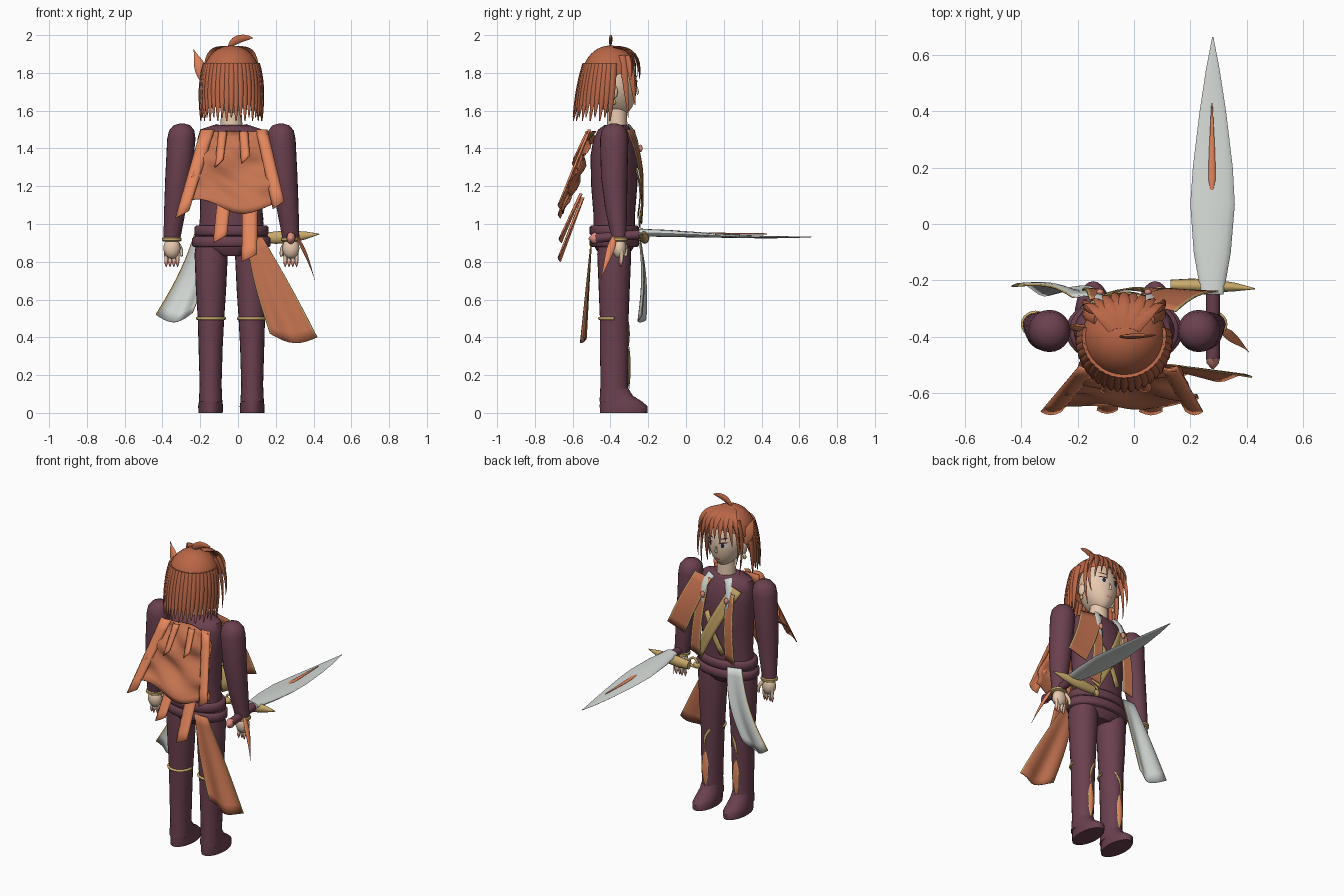
import bpy, bmesh, math
from mathutils import Vector

old = bpy.data.objects.get("Cube")
if old:
    bpy.data.objects.remove(old)


def material(name, *rgb):
    col = [(c / 255) ** 2.2 for c in rgb] + [1]
    m = bpy.data.materials.new(name)
    m.use_nodes = True
    m.diffuse_color = col
    m.node_tree.nodes["Principled BSDF"].inputs["Base Color"].default_value = col
    return m


PLUM = material("plum cloth", 106, 66, 80)
RUST = material("rust hair", 184, 102, 72)
CLOTH = material("terracotta cloth", 196, 115, 82)
ORANGE = material("bright orange", 226, 132, 92)
PALE = material("pale silver", 212, 218, 214)
GOLD = material("gold", 200, 168, 106)
SKIN = material("skin", 240, 208, 180)
PINK = material("pink", 220, 140, 125)
DARK = material("dark brown", 62, 36, 42)

CX, CY = -0.035, -0.38      # body axis


def finish(bm, name, *mats, smooth=True):
    bmesh.ops.recalc_face_normals(bm, faces=bm.faces)
    me = bpy.data.meshes.new(name)
    bm.to_mesh(me)
    bm.free()
    ob = bpy.data.objects.new(name, me)
    bpy.context.collection.objects.link(ob)
    for m in mats:
        me.materials.append(m)
    if smooth:
        bpy.ops.object.select_all(action='DESELECT')
        ob.select_set(True)
        bpy.context.view_layer.objects.active = ob
        bpy.ops.object.shade_smooth_by_angle(angle=math.radians(50))
    return ob


def tube(name, pts, mat, n=20, ref=(1, 0, 0), level=False):
    """Loft ellipses (x, y, z, radius along ref, other radius) along a path."""
    bm = bmesh.new()
    P = [Vector(p[:3]) for p in pts]
    rings = []
    for i, p in enumerate(pts):
        t = (P[min(i + 1, len(P) - 1)] - P[max(i - 1, 0)]).normalized()
        if level:
            t = Vector((0, 0, 1))
        u = Vector(ref)
        u = (u - t * u.dot(t)).normalized()
        v = t.cross(u)
        rings.append([bm.verts.new(P[i] + u * p[3] * math.cos(k * math.tau / n)
                                   + v * p[4] * math.sin(k * math.tau / n)) for k in range(n)])
    for a, b in zip(rings, rings[1:]):
        for k in range(n):
            bm.faces.new((a[k], a[k - 1], b[k - 1], b[k]))
    bm.faces.new(rings[0])
    bm.faces.new(rings[-1])
    return finish(bm, name, mat)


def strand(name, a, b, c, w, th, mat=RUST, ref=(1, 0, 0), taper=lambda t: 1 - 0.92 * t ** 2):
    """Flat tapered lock along a three-point curve."""
    a, b, c = Vector(a), Vector(b), Vector(c)
    pts = []
    for i in range(9):
        t = i / 8
        p = a * (1 - t) ** 2 + b * 2 * t * (1 - t) + c * t * t
        pts.append((*p, w * taper(t), th * taper(t)))
    return tube(name, pts, mat, 8, ref)


def ball(name, loc, r, mat, shape=None, seg=20):
    bm = bmesh.new()
    bmesh.ops.create_uvsphere(bm, u_segments=seg, v_segments=seg // 2 + 2, radius=1)
    for v in bm.verts:
        q = shape(v.co) if shape else v.co
        v.co = Vector((q[0] * r[0], q[1] * r[1], q[2] * r[2])) + Vector(loc)
    return finish(bm, name, mat)


def sheet(name, a, b, c, d, mat, wave=None, trim=None, nx=10, nz=10, edge=0.06):
    """Thin cloth with top corners a, b and bottom corners c, d."""
    a, b, c, d = map(Vector, (a, b, c, d))
    us = [i / nx for i in range(nx + 1)]
    if trim:
        us = [0, edge] + us[1:-1] + [1 - edge, 1]
    bm = bmesh.new()
    g = []
    for j in range(nz + 1):
        t = j / nz
        g.append([bm.verts.new(a.lerp(b, u).lerp(c.lerp(d, u), t)
                               + Vector(wave(u, t) if wave else (0, 0, 0))) for u in us])
    for j in range(nz):
        for i in range(len(us) - 1):
            f = bm.faces.new((g[j][i], g[j][i + 1], g[j + 1][i + 1], g[j + 1][i]))
            if trim and i in (0, len(us) - 2):
                f.material_index = 1
    ob = finish(bm, name, mat, trim or mat)
    m = ob.modifiers.new("thickness", 'SOLIDIFY')
    m.thickness, m.offset = 0.006, 0
    return ob


# Torso, belt and neck
def body(name, rows, mat):
    tube(name, [(CX, CY + dy, z, rx, ry) for z, rx, ry, dy in rows], mat, 32, level=True)


body("torso", [(.9, .18, .11, 0), (1.05, .165, .11, 0), (1.2, .168, .122, 0), (1.36, .178, .126, 0),
               (1.45, .18, .11, 0), (1.5, .165, .085, 0), (1.525, .09, .06, .01)], PLUM)
body("hips", [(.83, .12, .07, 0), (.87, .19, .1, 0), (.92, .2, .11, 0), (.97, .18, .11, 0)], PLUM)
for z, r in ((.905, .208), (.965, .196)):
    body("belt", [(z - .028, r - .01, .12, 0), (z - .018, r, .13, 0), (z + .018, r, .13, 0),
                  (z + .028, r - .01, .12, 0)], PLUM)
body("neck", [(1.5, .06, .055, .015), (1.62, .052, .052, .015)], SKIN)

# Limbs, mirrored about the body axis
for s, side in ((1, "left"), (-1, "right")):
    X = lambda off: CX + s * off
    tube(side + "_arm", [(X(.262), CY, 1.532, .012, .012), (X(.262), CY, 1.522, .045, .045),
                         (X(.263), CY, 1.495, .067, .067), (X(.265), CY, 1.45, .075, .075),
                         (X(.28), CY, 1.25, .07, .07), (X(.298), CY + .01, 1.08, .058, .058),
                         (X(.312), CY + .022, .95, .047, .042), (X(.315), CY + .024, .925, .045, .04)],
         PLUM, 24, level=True)
    tube(side + "_bracelet", [(X(.315), CY + .024, z, r, r - .004) for z, r in
                              ((.908, .045), (.913, .052), (.925, .052), (.93, .045))], GOLD, level=True)
    ball(side + "_palm", (X(.315), CY + .028, .872), (.045, .036, .055), SKIN)
    for k in range(4):
        x, y = X(.285 + .02 * k), CY + .03 + .006 * (k % 2)
        strand(side + "_finger", (x, y, .86), (x, y + .006, .82), (x, y, .795), .012, .012, SKIN,
               taper=lambda t: 1 - .3 * t)
        strand(side + "_nail", (x, y, .802), (x, y, .79), (x, y, .772), .01, .009, PINK)
    strand(side + "_thumb", (X(.29), CY + .05, .9), (X(.26), CY + .07, .87), (X(.265), CY + .06, .83),
           .013, .013, SKIN, taper=lambda t: 1 - .4 * t)
    tube(side + "_leg", [(X(.105), CY, .92, .08, .085), (X(.107), CY, .84, .088, .09),
                         (X(.108), CY, .65, .08, .082), (X(.108), CY, .5, .07, .076),
                         (X(.11), CY, .35, .064, .076), (X(.11), CY, .15, .058, .072),
                         (X(.11), CY, .06, .062, .078)], PLUM, 24, level=True)
    tube(side + "_boot", [(X(.11), CY + dy, z, rx, ry) for z, rx, ry, dy in
                          ((0, .064, .125, .05), (.035, .066, .127, .05), (.06, .062, .112, .036),
                           (.09, .06, .088, .012), (.13, .058, .074, 0))], PLUM, 24, level=True)
    # Knee trim wraps the back of the leg, then a slit runs down the shin
    bow = [(X(.108) + .072 * math.cos(a), CY + .078 * math.sin(a), .5, .008, .008)
           for a in [math.pi + math.pi * i / 14 for i in range(15)]]
    tube(side + "_knee_trim", bow, GOLD, 8, (0, 0, 1))
    for w, off, m in ((.024, 0, GOLD), (.017, .004, ORANGE)):
        strand(side + "_shin_slit", (X(.11), CY + .074 + off, .36), (X(.11), CY + .08 + off, .24),
               (X(.11), CY + .074 + off, .12), w, .006, m, taper=lambda t: .05 + math.sin(math.pi * t))
    strand(side + "_knee_cord", (X(.08), CY + .068, .5), (X(.13), CY + .085, .43), (X(.11), CY + .076, .35),
           .008, .005, GOLD)


# Head, with a narrowed jaw
HEAD, HR = Vector((CX, -.375, 1.745)), (.115, .115, .167)


def jaw(p):
    k = max(0, -p[2])
    return (p[0] * (1 - .3 * k * k), p[1] + .22 * k * k * (p[1] > -.2), p[2])


ball("head", HEAD, HR, SKIN, jaw, 32)


def face_plate(name, dx, dz, w, h, mat, lift=1.015, tilt=0):
    """Oval plate following the face surface."""
    bm = bmesh.new()
    vs = []
    for k in range(16):
        a = k * math.tau / 16
        px, pz = dx + w * math.cos(a), dz + h * math.sin(a) + tilt * w * math.cos(a)
        x, z = px / HR[0], pz / HR[2]
        q = jaw((x, math.sqrt(max(.01, 1 - x * x - z * z)), z))
        vs.append(bm.verts.new(HEAD + Vector((q[0] * HR[0], q[1] * HR[1] * lift, q[2] * HR[2]))))
    bm.faces.new(vs)
    finish(bm, name, mat, smooth=False)


for s in (1, -1):
    face_plate("eye_white", s * .045, -.005, .022, .015, PALE, 1.03)
    face_plate("iris", s * .043, -.005, .01, .015, DARK, 1.05)
    face_plate("eyelash", s * .047, .013, .026, .004, DARK, 1.06, s * .15)
    face_plate("eyebrow", s * .046, .04, .025, .0035, DARK, 1.05, s * .2)
    ball("ear", (CX + s * .115, -.385, 1.7), (.014, .024, .038), SKIN)
    ball("earring", (CX + s * .12, -.38, 1.645), (.011, .011, .015), GOLD, seg=12)
face_plate("mouth", 0, -.1, .02, .006, PINK, 1.05)
strand("nose", (CX, -.265, 1.735), (CX, -.25, 1.7), (CX, -.262, 1.69), .009, .009, SKIN,
       taper=lambda t: .4 + .6 * t)

# Hair cap, cut along a slanted hairline
bm = bmesh.new()
bmesh.ops.create_uvsphere(bm, u_segments=32, v_segments=20, radius=1)
for v in bm.verts:
    v.co = Vector((v.co.x * .15 + CX, v.co.y * .147 - .4, v.co.z * .155 + 1.79))
bmesh.ops.bisect_plane(bm, geom=bm.verts[:] + bm.edges[:] + bm.faces[:], plane_co=(CX, -.4, 1.77),
                       plane_no=(0, -.5, 1), clear_inner=True)
finish(bm, "hair_cap", RUST)

# Back locks, fringe, side locks and tufts
for i in range(23):
    a = math.pi * (.97 + 1.06 * i / 22)
    ca, sa = math.cos(a), math.sin(a)
    strand("back_lock", (CX + .138 * ca, -.4 + .135 * sa, 1.85), (CX + .172 * ca, -.405 + .165 * sa, 1.74),
           (CX + .163 * ca, -.42 + .178 * sa, 1.545 + .02 * (i % 2)), .021, .013, ref=(-sa, ca, 0),
           taper=lambda t: 1 - .85 * t ** 3)
for i in range(9):
    k = (i - 4) / 4
    strand("fringe", (CX + .035 * k, -.37, 1.935), (CX + .13 * k, -.235 - .02 * k * k, 1.935),
           (CX + .145 * k, -.243 - .05 * k * k, 1.785 - .03 * (i % 2) - .02 * k * k), .026, .008)
for s in (1, -1):
    for dy, low in ((0, 1.56), (.035, 1.63)):
        strand("side_lock", (CX + s * .1, -.34 + dy, 1.89), (CX + s * .165, -.32 + dy, 1.78),
               (CX + s * .135, -.305 + dy, low), .02, .008, ref=(0, 1, 0))
strand("side_tuft", (-.17, -.37, 1.74), (-.2, -.37, 1.83), (-.235, -.36, 1.925), .032, .014, ORANGE,
       taper=lambda t: .15 + math.sin(math.pi * min(1, t + .1)) * .85 if t < .9 else .04)
strand("crown_tuft", (-.05, -.4, 1.93), (-.02, -.4, 1.995), (.08, -.395, 1.985), .008, .018, ref=(0, 1, 0),
       taper=lambda t: .3 + .9 * math.sin(math.pi * t) if t < .95 else .05)

# Wrinkled cape and its straps
sheet("cape", (-.18, -.495, 1.49), (.15, -.495, 1.49), (-.28, -.64, 1.1), (.23, -.64, 1.08), CLOTH,
      lambda u, t: (0, .016 * math.sin(9 * t + 5 * u) + .012 * math.sin(17 * t - 8 * u),
                    .035 * t * math.sin(7 * u + .6)), nx=16, nz=14)
for xa, za, xb, zb, w, ya, yb in ((-.16, 1.5, -.295, 1.05, .036, -.505, -.665), (.125, 1.5, .215, 1.1, .03, -.505, -.665),
                                  (-.08, 1.49, -.1, 1.32, .022, -.515, -.59), (.03, 1.49, .04, 1.34, .022, -.515, -.585),
                                  (-.07, 1.16, -.095, .92, .036, -.55, -.66), (.065, 1.14, .06, .82, .04, -.54, -.665)):
    sheet("cape_strap", (xa - w, ya, za), (xa + w, ya, za), (xb - w, yb, zb - .02), (xb + w, yb, zb + .02), ORANGE,
          lambda u, t: (0, -.012 * math.sin(math.pi * u), 0), nx=4, nz=6)

# Hanging panels at the waist
sheet("rear_panel", (.04, -.5, .93), (.13, -.5, .93), (.17, -.54, .42), (.42, -.55, .4), CLOTH,
      lambda u, t: (.02 * math.sin(math.pi * t) * (u - .7), .014 * t * math.sin(9 * u),
                    -.04 * t * math.sin(math.pi * u)), GOLD, edge=.025)
sheet("front_panel", (-.22, -.26, .98), (-.12, -.25, .97), (-.435, -.222, .52), (-.24, -.25, .53), PALE,
      lambda u, t: (.02 * math.sin(math.pi * t), .016 * t * math.sin(8 * u) + .02 * math.sin(math.pi * t),
                    -.045 * t * math.sin(math.pi * u)), GOLD, edge=.035)

# Chest ribbons, sash and collar
sheet("shoulder_ribbon", (.01, -.275, 1.5), (.15, -.31, 1.5), (.17, -.235, 1.12), (.3, -.24, 1.16), CLOTH,
      lambda u, t: (0, .02 * math.sin(math.pi * t), 0), GOLD, 6, 8)
for xa, xb in ((.06, .1), (-.13, -.15)):
    sheet("chest_ribbon", (xa - .03, -.265, 1.44), (xa + .03, -.275, 1.44), (xb - .035, -.235, 1), (xb + .035, -.24, 1.02),
          CLOTH, lambda u, t: (0, .02 * math.sin(math.pi * t), 0), GOLD, 6, 8, .14)
sheet("sash", (-.19, -.3, 1.45), (-.13, -.275, 1.49), (.06, -.245, .98), (.12, -.25, 1.01), GOLD,
      lambda u, t: (0, .035 * math.sin(math.pi * t), 0), nx=4, nz=10)
sheet("cross_sash", (.02, -.262, 1.3), (.05, -.262, 1.28), (-.1, -.255, 1.05), (-.07, -.255, 1.03), GOLD,
      lambda u, t: (0, .015 * math.sin(math.pi * t), 0), nx=3, nz=6)
for s in (1, -1):
    strand("collar", (CX + s * .06, -.3, 1.52), (CX + s * .1, -.25, 1.46), (CX + s * .085, -.245, 1.34), .026, .007, PALE)
    ball("collar_gem", (CX + s * .085, -.242, 1.4), (.014, .012, .02), PINK, seg=10)

# Sword: blade, inlay, horn guard, knot, grip and pommel
tube("blade", [(.278, -.25, .955, .04, .02), (.278, -.1, .95, .066, .019), (.279, .07, .943, .079, .014),
               (.28, .2, .937, .071, .01), (.28, .4, .931, .047, .007), (.28, .55, .93, .024, .005),
               (.28, .665, .932, .002, .002)], PALE, 16)
tube("blade_inlay", [(.277, .12, .951, .006, .004), (.277, .16, .95, .013, .005), (.277, .25, .948, .011, .005),
                     (.277, .43, .948, .002, .003)], ORANGE, 10)
tube("guard_horn", [(.13, -.218, .925, .02, .026), (.2, -.218, .928, .024, .033), (.28, -.22, .932, .024, .033),
                    (.36, -.224, .94, .015, .02), (.43, -.23, .947, .002, .002)], GOLD, 16, (0, 1, 0))
tube("knot_ring", [(.11 + .028 * math.cos(a), -.235, .945 + .028 * math.sin(a), .007, .007)
                   for a in [math.tau * i / 20 for i in range(21)]], GOLD, 8, (0, 1, 0))
ball("knot", (.09, -.24, .93), (.025, .018, .022), GOLD, seg=12)
tube("grip", [(.28, -.24, .945, .025, .025), (.28, -.48, .925, .025, .025)], PLUM)
tube("pommel", [(.28, -.475, .925, .024, .034), (.28, -.495, .923, .022, .026), (.28, -.515, .922, .004, .004)], PINK, 8)
strand("wrist_spike", (.3, -.375, .95), (.36, -.4, .86), (.408, -.455, .7), .02, .009, ORANGE, ref=(0, 1, 0),
       taper=lambda t: .05 + math.sin(math.pi * (1 - (1 - t) ** 1.5)))
